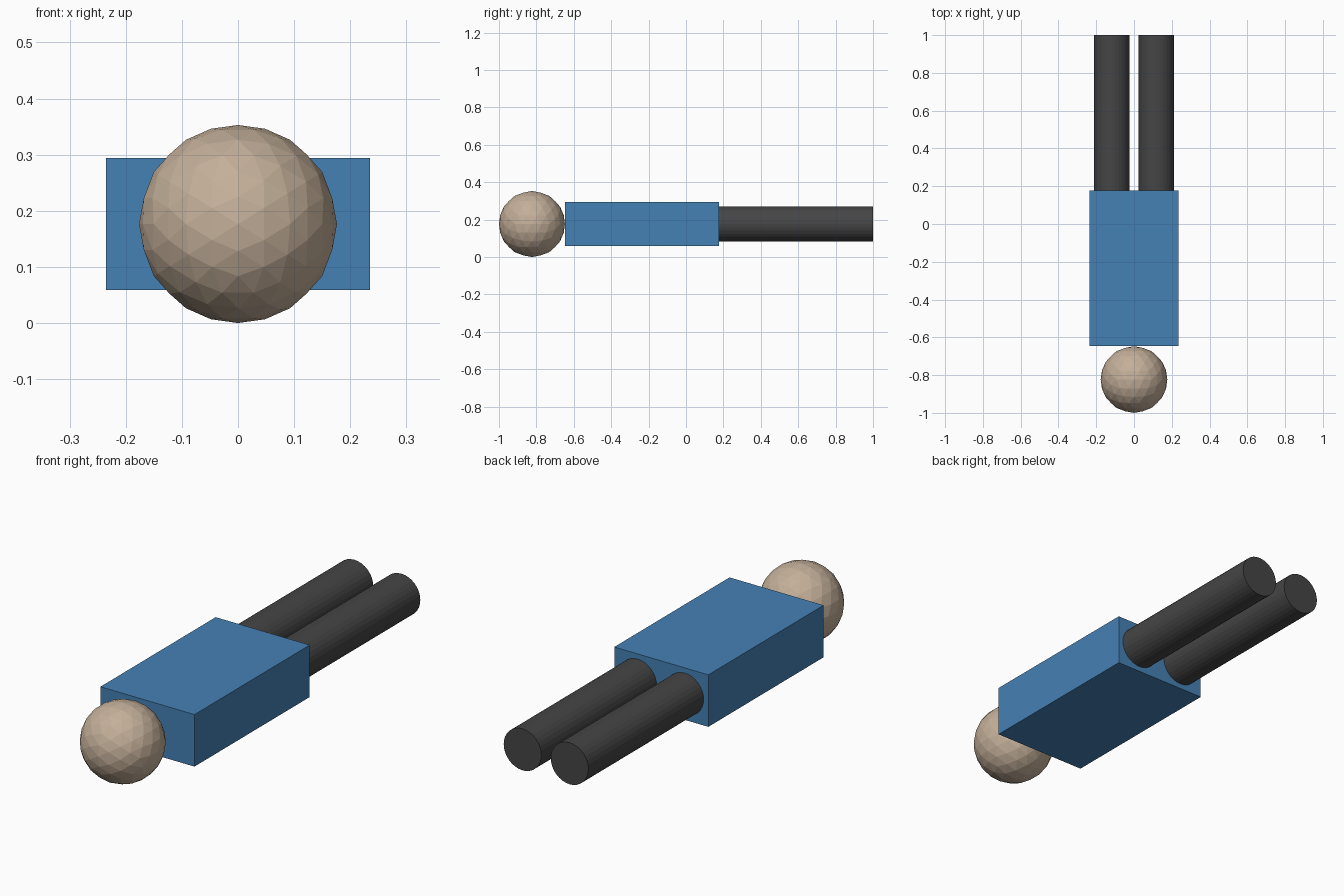
import bpy, bmesh
from math import radians, atan, sqrt, pi
from mathutils import Matrix

if "Cube" in bpy.data.objects:
    bpy.data.objects.remove(bpy.data.objects["Cube"])

S = 2 / 1.7          # overall length is 1.7 design units
MID_Z = 0.15 * S     # height of the shared centre line


def material(name, rgb):
    mat = bpy.data.materials.new(name)
    mat.diffuse_color = (*rgb, 1)
    mat.use_nodes = True
    mat.node_tree.nodes["Principled BSDF"].inputs["Base Color"].default_value = mat.diffuse_color
    return mat


def add_part(name, bm, location, mat):
    bmesh.ops.recalc_face_normals(bm, faces=bm.faces)
    mesh = bpy.data.meshes.new(name)
    bm.to_mesh(mesh)
    bm.free()
    mesh.materials.append(mat)
    obj = bpy.data.objects.new(name, mesh)
    obj.location = location
    bpy.context.collection.objects.link(obj)
    return obj


skin = material("skin", (0.55, 0.43, 0.32))
blue = material("blue", (0.06, 0.22, 0.46))
charcoal = material("charcoal", (0.06, 0.06, 0.06))

# Head: icosahedron split twice, turned so its edges line up with the axes
radius = 0.15 * S
bm = bmesh.new()
bmesh.ops.create_icosphere(bm, subdivisions=1, radius=radius)
for _ in range(2):
    bmesh.ops.subdivide_edges(bm, edges=bm.edges[:], cuts=1, use_grid_fill=True)
    for v in bm.verts:
        v.co = v.co.normalized() * radius
tilt = atan((1 + sqrt(5)) / 2)
bm.transform(Matrix.Rotation(pi / 2, 4, 'Z') @ Matrix.Rotation(tilt, 4, 'Y'))
add_part("head", bm, (0, -0.7 * S, MID_Z), skin)

# Torso: plain box
bm = bmesh.new()
bmesh.ops.create_cube(bm, size=1, matrix=Matrix.Diagonal((0.4 * S, 0.7 * S, 0.2 * S, 1)))
add_part("torso", bm, (0, -0.2 * S, MID_Z), blue)

# Legs: a pair of faceted cylinders lying along y
for side, name in ((-1, "left_leg"), (1, "right_leg")):
    bm = bmesh.new()
    bmesh.ops.create_cone(bm, cap_ends=True, segments=32, radius1=0.08 * S,
                          radius2=0.08 * S, depth=0.7 * S,
                          matrix=Matrix.Rotation(radians(90), 4, 'X'))
    add_part(name, bm, (side * 0.1 * S, 0.5 * S, MID_Z), charcoal)
